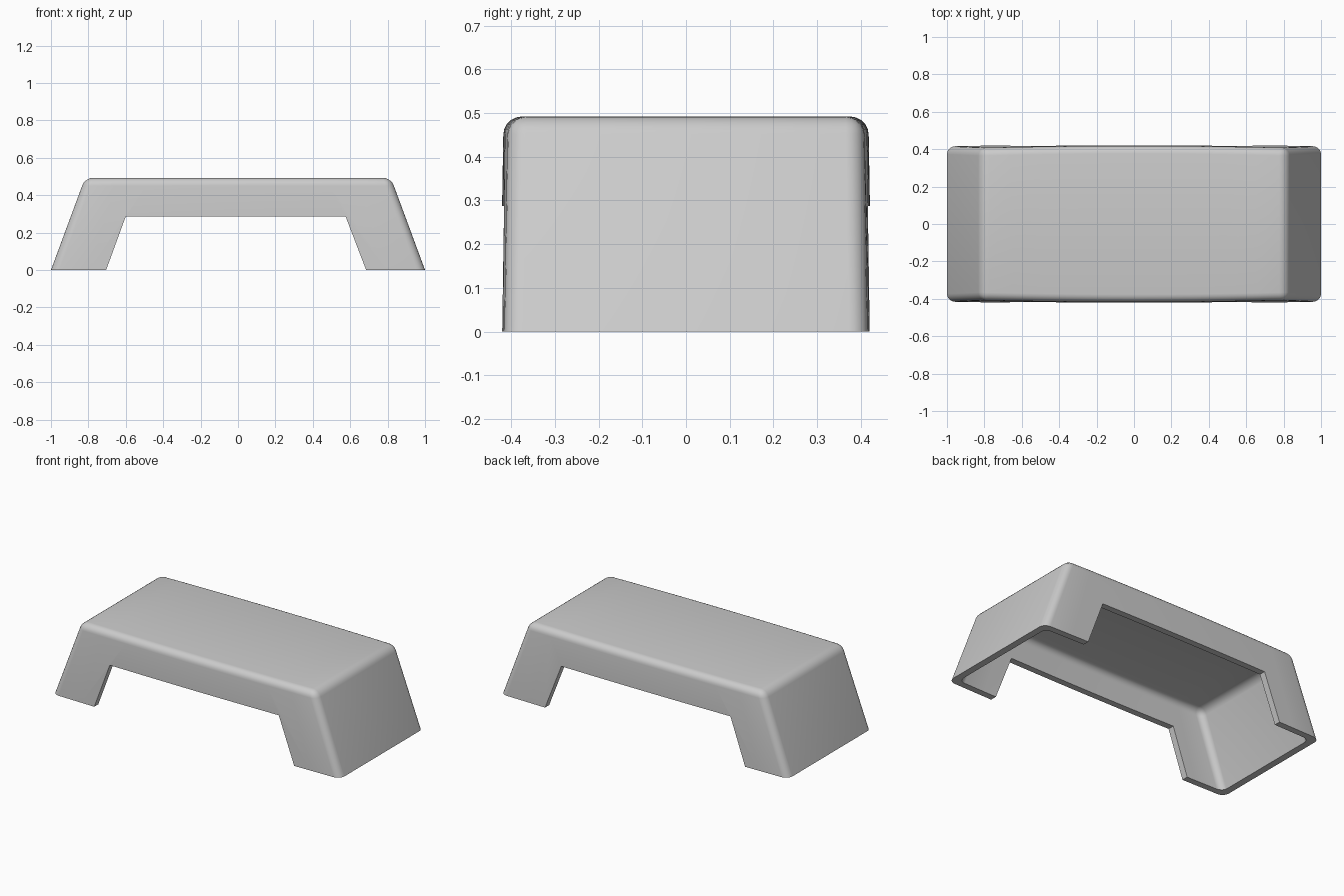
import bpy, bmesh, math

old = bpy.data.objects.get("Cube")
if old:
    bpy.data.objects.remove(old, do_unlink=True)

HEIGHT, SLOPE, DEPTH, WALL, BELOW = 0.492, 0.37, 0.415, 0.04, -0.15

grey = bpy.data.materials.new("plain grey")
grey.use_nodes = True
grey.diffuse_color = (0.6, 0.6, 0.6, 1)
grey.node_tree.nodes["Principled BSDF"].inputs["Base Color"].default_value = grey.diffuse_color


def make_object(name, bm):
    bmesh.ops.recalc_face_normals(bm, faces=bm.faces)
    mesh = bpy.data.meshes.new(name)
    bm.to_mesh(mesh)
    bm.free()
    mesh.materials.append(grey)
    obj = bpy.data.objects.new(name, mesh)
    bpy.context.collection.objects.link(obj)
    return obj


def tapered_block(name, inset, radius):
    """Rounded block with sloping ends and gently bowed long sides."""
    bm = bmesh.new()
    bmesh.ops.create_cube(bm, size=2)
    long_edges = [e for e in bm.edges if abs(e.verts[0].co.x - e.verts[1].co.x) > 1]
    bmesh.ops.subdivide_edges(bm, edges=long_edges, cuts=9, use_grid_fill=True)
    # Round the top rim and the four upright corners
    rim = []
    for e in bm.edges:
        a, b = e.verts[0].co, e.verts[1].co
        top = min(a.z, b.z) > 0.9
        end = min(abs(a.x), abs(b.x)) > 0.9
        side = min(abs(a.y), abs(b.y)) > 0.9 and a.y * b.y > 0
        if (top and (end or side)) or (end and side):
            rim.append(e)
    for v in bm.verts:
        u, side = v.co.x, v.co.y
        z = HEIGHT - inset if v.co.z > 0 else BELOW - inset
        v.co.x = u * (1 - inset * 1.07 - SLOPE * z)
        v.co.y = side * (DEPTH - inset - 0.016 * z + 0.011 * (1 - u * u))
        v.co.z = z
    bmesh.ops.bevel(bm, geom=rim, offset=radius, segments=5, profile=0.5,
                    affect='EDGES', clamp_overlap=True)
    return make_object(name, bm)


def side_profile_cutter(name, points):
    """Prism running front to back, cut from a side-on outline."""
    bm = bmesh.new()
    face = bm.faces.new([bm.verts.new((x, -1, z)) for x, z in points])
    new = bmesh.ops.extrude_face_region(bm, geom=[face])["geom"]
    bmesh.ops.translate(bm, vec=(0, 2, 0),
                        verts=[v for v in new if isinstance(v, bmesh.types.BMVert)])
    return make_object(name, bm)


shell = tapered_block("stand_shell", 0, 0.042)
cavity = tapered_block("cavity_cutter", WALL, 0.04)

# Flat feet with the slanted opening between them
opening = side_profile_cutter("opening_cutter", [
    (-1.5, -0.5), (1.5, -0.5), (1.5, 0), (0.685, 0), (0.575, 0.287),
    (-0.6, 0.287), (-0.705, 0), (-1.5, 0)])

bpy.ops.object.select_all(action='DESELECT')
shell.select_set(True)
bpy.context.view_layer.objects.active = shell
for cutter in (cavity, opening):
    cut = shell.modifiers.new(cutter.name, 'BOOLEAN')
    cut.operation, cut.solver, cut.object = 'DIFFERENCE', 'EXACT', cutter
    bpy.ops.object.modifier_apply(modifier=cut.name)
    bpy.data.objects.remove(cutter, do_unlink=True)

bpy.ops.object.shade_smooth_by_angle(angle=math.radians(35))
